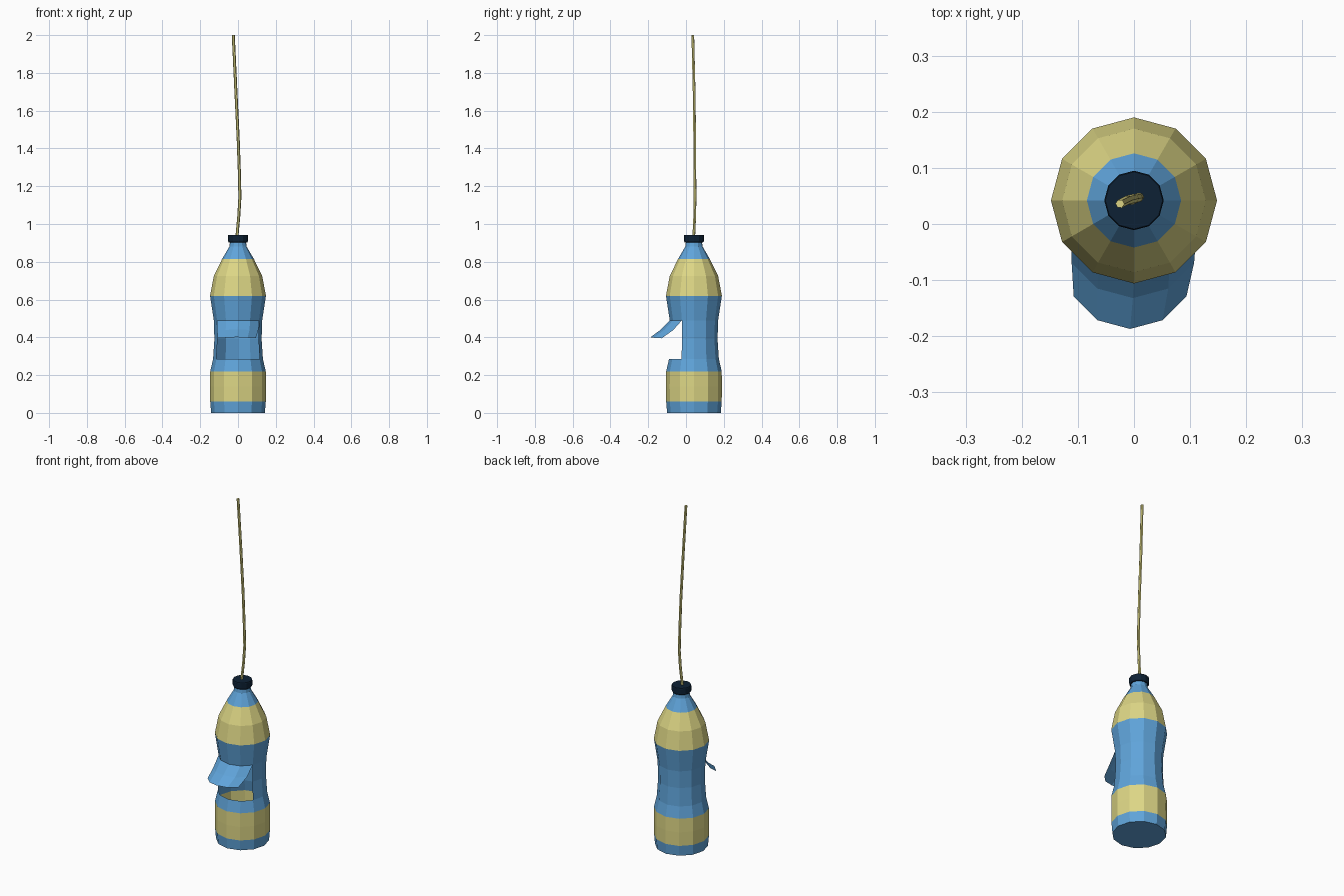
import bpy, bmesh, math

if "Cube" in bpy.data.objects:
    bpy.data.objects.remove(bpy.data.objects["Cube"])

CY = 0.042      # bottle axis offset in y
N = 12          # sides of the bottle

def material(name, rgb):
    m = bpy.data.materials.new(name)
    m.diffuse_color = (*rgb, 1)
    m.use_nodes = True
    m.node_tree.nodes["Principled BSDF"].inputs["Base Color"].default_value = m.diffuse_color
    return m

BLUE = material("blue plastic", (0.115, 0.37, 0.70))
YELLOW = material("pale yellow", (0.72, 0.67, 0.235))
NAVY = material("dark navy", (0.004, 0.015, 0.035))

def finish(name, bm, mats):
    me = bpy.data.meshes.new(name)
    bm.to_mesh(me)
    bm.free()
    for m in mats:
        me.materials.append(m)
    ob = bpy.data.objects.new(name, me)
    bpy.context.collection.objects.link(ob)
    return ob

def lathe(bm, profile, skip=lambda z, i: False):
    """Rings of N points about the bottle axis, capped at both ends."""
    rings = [[bm.verts.new((r * math.cos(2 * math.pi * i / N),
                            CY + r * math.sin(2 * math.pi * i / N), z))
              for i in range(N)] for r, z in profile]
    for (a, b, (r0, z0), (r1, z1)) in zip(rings, rings[1:], profile, profile[1:]):
        for i in range(N):
            if not skip((z0 + z1) / 2, i):
                j = (i + 1) % N
                bm.faces.new((a[i], a[j], b[j], b[i]))
    bm.faces.new(rings[0][::-1])
    bm.faces.new(rings[-1])

# Bottle: shell with a four-sided feeding window at the front
bm = bmesh.new()
lathe(bm, [(0.142, 0), (0.147, 0.06), (0.148, 0.14), (0.147, 0.22), (0.132, 0.285),
           (0.125, 0.39), (0.128, 0.49), (0.148, 0.62), (0.128, 0.725),
           (0.084, 0.815), (0.046, 0.88), (0.042, 0.91)],
      skip=lambda z, i: 0.285 < z < 0.49 and 7 <= i <= 10)
for f in bm.faces:
    z = f.calc_center_median().z
    f.material_index = int(0.06 < z < 0.22 or 0.62 < z < 0.815)
finish("bottle", bm, [BLUE, YELLOW])

# Flap: the cut-out wall bent outward as a little awning
bm = bmesh.new()
rows = []
for dx, dy, r, z_side, z_mid in [(0, 0, 0.128, 0.49, 0.49),
                                 (-0.002, -0.048, 0.126, 0.437, 0.442),
                                 (-0.007, -0.113, 0.116, 0.395, 0.401)]:
    row = []
    for k in range(7, 12):
        a = 2 * math.pi * k / N
        t = 1 - abs(k - 9) / 2
        row.append(bm.verts.new((dx + r * math.cos(a), CY + dy + r * math.sin(a),
                                 z_side + (z_mid - z_side) * t)))
    rows.append(row)
for a, b in zip(rows, rows[1:]):
    for i in range(4):
        bm.faces.new((b[i], b[i + 1], a[i + 1], a[i]))
finish("window_flap", bm, [BLUE])

# Screw cap
bm = bmesh.new()
lathe(bm, [(0.049, 0.903), (0.053, 0.91), (0.053, 0.938), (0.051, 0.943)])
finish("cap", bm, [NAVY])

# Hanging rope: slightly wavy tube
cu = bpy.data.curves.new("rope", "CURVE")
cu.dimensions = "3D"
cu.bevel_depth = 0.008
cu.bevel_resolution = 1
cu.use_fill_caps = True
path = [(-0.006, 0.041, 0.93), (0.004, 0.046, 1.04), (0.010, 0.048, 1.14),
        (0.008, 0.047, 1.25), (0.001, 0.046, 1.45), (-0.011, 0.043, 1.7),
        (-0.025, 0.036, 2.0)]
sp = cu.splines.new("POLY")
sp.points.add(len(path) - 1)
for p, co in zip(sp.points, path):
    p.co = (*co, 1)
cu.materials.append(YELLOW)
rope = bpy.data.objects.new("rope", cu)
bpy.context.collection.objects.link(rope)
sp.use_smooth = False
